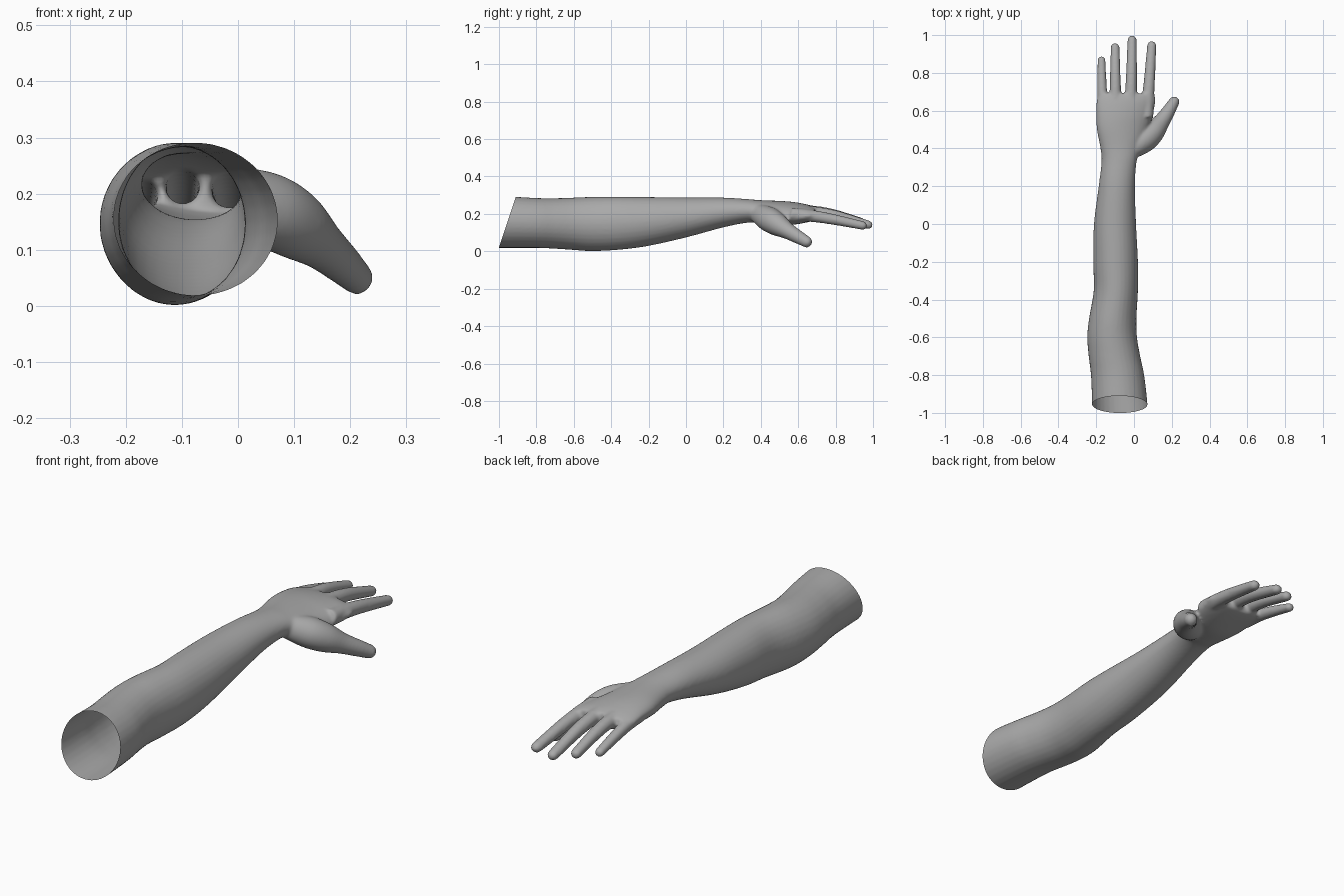
import bpy, bmesh, math
from mathutils import Vector

if "Cube" in bpy.data.objects:
    bpy.data.objects.remove(bpy.data.objects["Cube"])

skin = bpy.data.materials.new("plain grey")
skin.diffuse_color = (0.4, 0.4, 0.4, 1)
skin.use_nodes = True
skin.node_tree.nodes["Principled BSDF"].inputs["Base Color"].default_value = skin.diffuse_color
SIDES = 32


def curve(a, b, c, d, t):
    """Catmull-Rom blend of four stations."""
    return [0.5 * (2*q + (r-p)*t + (2*p - 5*q + 4*r - s)*t*t + (3*q - p - 3*r + s)*t**3)
            for p, q, r, s in zip(a, b, c, d)]


def loft(bm, stations, axis, tip=False, steps=5):
    """Closed tube through stations (x, y, z, half width, half height, tilt in degrees)."""
    axis = Vector(axis).normalized()
    side = axis.cross(Vector((0, 0, 1))).normalized()
    up = side.cross(axis)
    s = [stations[0]] + stations + [stations[-1]]
    rings = [curve(*s[i:i+4], k / steps) for i in range(len(s) - 3) for k in range(steps)]
    rings.append(stations[-1])
    if tip:  # rounded fingertip
        x, y, z, w, h, tilt = stations[-1]
        for k in range(1, 6):
            a = k * math.pi / 2 / 5.4
            p = Vector((x, y, z)) + axis * w * math.sin(a)
            rings.append((*p, w * math.cos(a), h * math.cos(a), tilt))
    loops = []
    for x, y, z, w, h, tilt in rings:
        loop = []
        ct, st = math.cos(math.radians(tilt)), math.sin(math.radians(tilt))
        for k in range(SIDES):
            a = 2 * math.pi * k / SIDES
            u, v = w * math.cos(a), h * math.sin(a)
            p = Vector((x, y, z)) + side * (u*ct - v*st) + up * (u*st + v*ct)
            loop.append(bm.verts.new(p))
        loops.append(loop)
    for a, b in zip(loops, loops[1:]):
        for k in range(SIDES):
            n = (k + 1) % SIDES
            bm.faces.new((a[k], a[n], b[n], b[k]))
    bm.faces.new(loops[0][::-1])
    bm.faces.new(loops[-1])


bm = bmesh.new()

# Upper arm, elbow, forearm, wrist and palm: y, left, right, bottom, top, tilt
arm = [(-1.10, -.222, .078, .018, .293, 0), (-.95, -.222, .071, .018, .293, 0),
       (-.80, -.228, .054, .018, .285, 0), (-.70, -.240, .033, .014, .284, 0),
       (-.60, -.247, .016, .007, .287, 0), (-.50, -.238, .013, .001, .291, 0),
       (-.35, -.213, .021, .009, .291, 0), (-.20, -.216, .021, .029, .290, 0),
       (0, -.212, .011, .074, .288, 0), (.20, -.187, .005, .128, .287, 0),
       (.33, -.172, .014, .153, .279, 0), (.40, -.178, .036, .148, .273, -5),
       (.50, -.198, .074, .140, .267, -9), (.58, -.201, .100, .146, .260, -8),
       (.65, -.199, .115, .157, .248, -5), (.69, -.186, .108, .168, .235, -4)]
loft(bm, [((l + r) / 2, y, (b + t) / 2, (r - l) / 2, (t - b) / 2, tilt)
          for y, l, r, b, t, tilt in arm], (0, 1, 0))

# Fingers: knuckle, middle joint and tip (x, y, z), then thickness
fingers = [((-.165, .58, .212), (-.170, .75, .187), (-.172, .868, .157), .024),
           ((-.098, .56, .222), (-.099, .78, .200), (-.100, .935, .158), .027),
           ((-.020, .56, .220), (-.013, .80, .190), (-.010, .974, .142), .028),
           ((.066, .56, .198), (.083, .78, .172), (.094, .944, .138), .028)]
for base, joint, end, r in fingers:
    axis = Vector(end) - Vector(joint)
    knuckle = Vector(base).lerp(Vector(joint), 0.5) + Vector((0, 0, .004))
    loft(bm, [(*base, r * 1.3, r * 1.3, 0), (*knuckle, r * 1.15, r * 1.15, 0),
              (*joint, r * 1.03, r * 1.03, 0), (*end, r * .88, r * .82, 0)], axis, tip=True)

# Thumb and its fleshy base
loft(bm, [(-.02, .38, .205, .045, .05, 0), (.045, .435, .176, .066, .066, 0),
          (.100, .485, .145, .060, .062, 0), (.148, .545, .108, .044, .044, 0),
          (.186, .602, .075, .035, .036, 0), (.212, .646, .050, .029, .030, 0)],
     (.17, .22, -.13), tip=True)

bmesh.ops.recalc_face_normals(bm, faces=bm.faces)
mesh = bpy.data.meshes.new("arm_and_hand")
bm.to_mesh(mesh)
bm.free()
obj = bpy.data.objects.new("arm_and_hand", mesh)
bpy.context.collection.objects.link(obj)

# Fuse the parts into one smooth skin
fuse = obj.modifiers.new("fuse", 'REMESH')
fuse.mode = 'VOXEL'
fuse.voxel_size = 0.007
blend = obj.modifiers.new("blend", 'SMOOTH')
blend.factor = 0.5
blend.iterations = 8
skin_mesh = bpy.data.meshes.new_from_object(
    obj.evaluated_get(bpy.context.evaluated_depsgraph_get()))
obj.modifiers.clear()

# Slanted open cut at the upper arm
bm = bmesh.new()
bm.from_mesh(skin_mesh)
bmesh.ops.bisect_plane(bm, geom=bm.verts[:] + bm.edges[:] + bm.faces[:],
                       plane_co=(0, -1, .02), plane_no=(0, .27, -.09), clear_inner=True)
for f in bm.faces:
    f.smooth = True
bm.to_mesh(skin_mesh)
bm.free()
obj.data = skin_mesh
skin_mesh.materials.clear()
skin_mesh.materials.append(skin)
